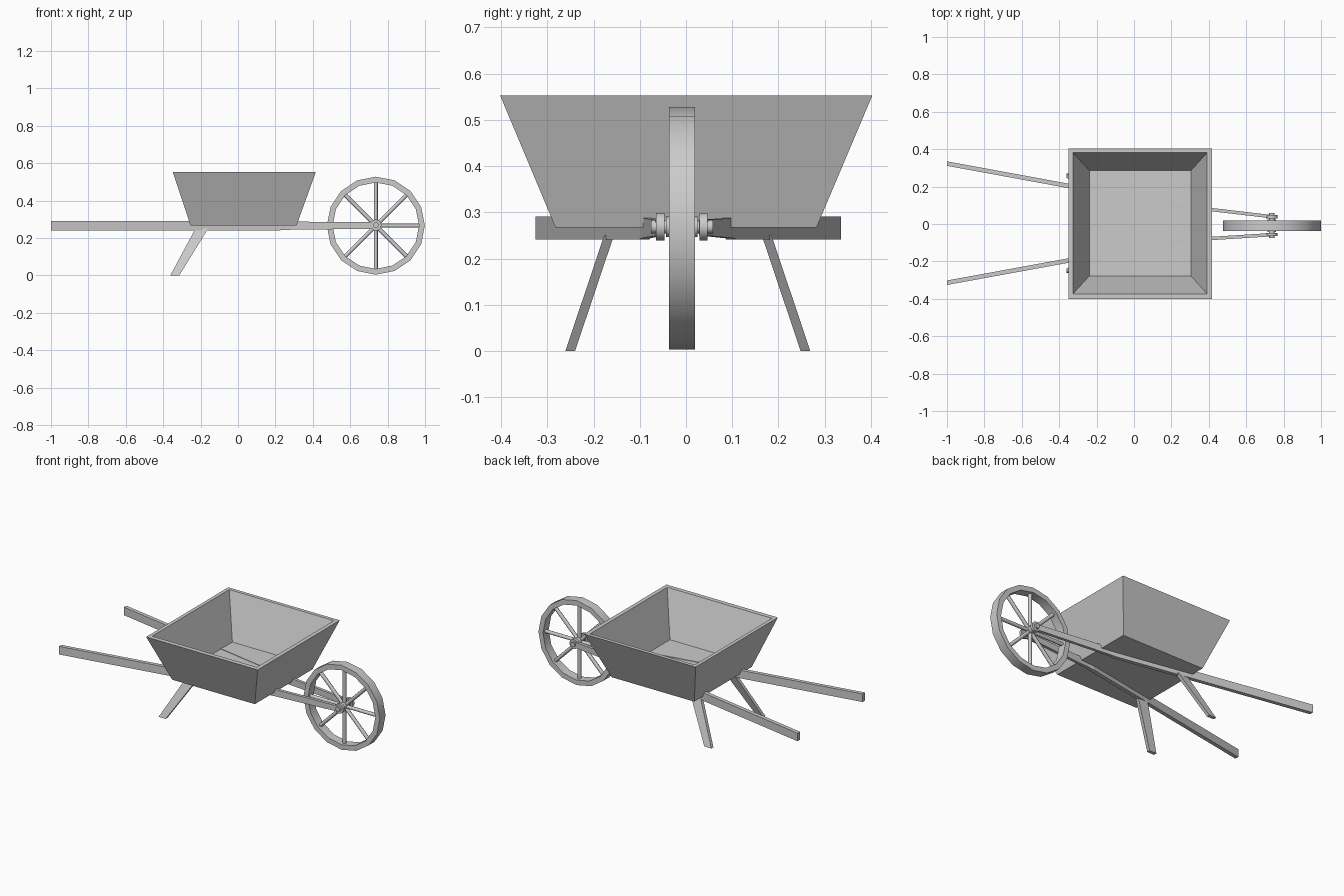
import bpy, bmesh
from math import cos, sin, pi, radians
from mathutils import Matrix, Vector

if "Cube" in bpy.data.objects:
    bpy.data.objects.remove(bpy.data.objects["Cube"])

WHEEL = Vector((0.737, -0.009, 0.266))
R_OUT, R_IN, HALF_W = 0.262, 0.231, 0.028


def finish(name, bm, smooth=False):
    bmesh.ops.recalc_face_normals(bm, faces=bm.faces[:])
    me = bpy.data.meshes.new(name)
    bm.to_mesh(me)
    bm.free()
    ob = bpy.data.objects.new(name, me)
    bpy.context.collection.objects.link(ob)
    if smooth:
        bpy.ops.object.select_all(action='DESELECT')
        ob.select_set(True)
        bpy.context.view_layer.objects.active = ob
        bpy.ops.object.shade_smooth_by_angle(angle=radians(46))
    return ob


def loft(name, rings, capped=True, closed=False, smooth=False):
    """Skin a list of equal-length point rings."""
    bm = bmesh.new()
    vs = [[bm.verts.new(p) for p in ring] for ring in rings]
    n = len(vs[0])
    pairs = list(zip(vs, vs[1:])) + ([(vs[-1], vs[0])] if closed else [])
    for a, b in pairs:
        for i in range(n):
            j = (i + 1) % n
            bm.faces.new((a[i], a[j], b[j], b[i]))
    if capped:
        bm.faces.new(vs[0])
        bm.faces.new(vs[-1])
    return finish(name, bm, smooth)


def rect(x0, x1, y0, y1, z):
    return [(x0, y0, z), (x1, y0, z), (x1, y1, z), (x0, y1, z)]


def rod(name, a, b, r, sides=12):
    a, b = Vector(a), Vector(b)
    d = b - a
    bm = bmesh.new()
    m = Matrix.Translation((a + b) / 2) @ d.to_track_quat('Z', 'Y').to_matrix().to_4x4()
    bmesh.ops.create_cone(bm, cap_ends=True, segments=sides, radius1=r, radius2=r,
                          depth=d.length, matrix=m)
    return finish(name, bm, True)


# Tray: outer shell, rim and recessed floor in one skin
loft("tray", [
    rect(-0.254, 0.313, -0.282, 0.282, 0.267),
    rect(-0.349, 0.416, -0.402, 0.403, 0.553),
    rect(-0.327, 0.391, -0.374, 0.381, 0.553),
    rect(-0.238, 0.304, -0.277, 0.285, 0.288),
])

# Handles: (x, y right, y left, half thickness, z low, z high)
stations = [(-1.0, -0.314, 0.323, 0.012, 0.241, 0.291),
            (0.22, -0.091, 0.099, 0.012, 0.241, 0.291),
            (0.26, -0.087, 0.095, 0.009, 0.244, 0.288),
            (0.755, -0.056, 0.037, 0.009, 0.250, 0.284)]
for k, side in ((1, "right"), (2, "left")):
    loft(side + "_handle", [
        [(s[0], s[k] - s[3], s[4]), (s[0], s[k] + s[3], s[4]),
         (s[0], s[k] + s[3], s[5]), (s[0], s[k] - s[3], s[5])] for s in stations])

# Splayed legs
for sg, side in ((-1, "right"), (1, "left")):
    y = lambda v: 0.004 + sg * v
    loft(side + "_leg", [
        rect(-0.362, -0.314, y(0.244), y(0.265), 0.0),
        rect(-0.228, -0.160, y(0.160), y(0.181), 0.250)])

# Wheel rim, 16 sides
rim = []
for i in range(16):
    a = 2 * pi * i / 16
    rim.append([WHEEL + Vector((r * cos(a), w, r * sin(a)))
                for r, w in ((R_OUT, -HALF_W), (R_OUT, HALF_W),
                             (R_IN, HALF_W), (R_IN, -HALF_W))])
loft("wheel_rim", rim, capped=False, closed=True, smooth=True)

# Spokes
for i in range(8):
    a = 2 * pi * i / 8
    d = Vector((cos(a), 0, sin(a)))
    rod(f"spoke_{i + 1}", WHEEL + d * 0.012, WHEEL + d * (R_IN + 0.008), 0.011, 8)

# Axle, hub and retaining collars
up = Vector((0, 1, 0))
C = WHEEL + Vector((0, 0, 0.003))
rod("axle", C - up * 0.067, C + up * 0.067, 0.015)
rod("hub", C - up * 0.034, C + up * 0.034, 0.022)
for sg, side in ((-1, "right"), (1, "left")):
    rod(side + "_collar", C + up * sg * 0.038, C + up * sg * 0.056, 0.030)
